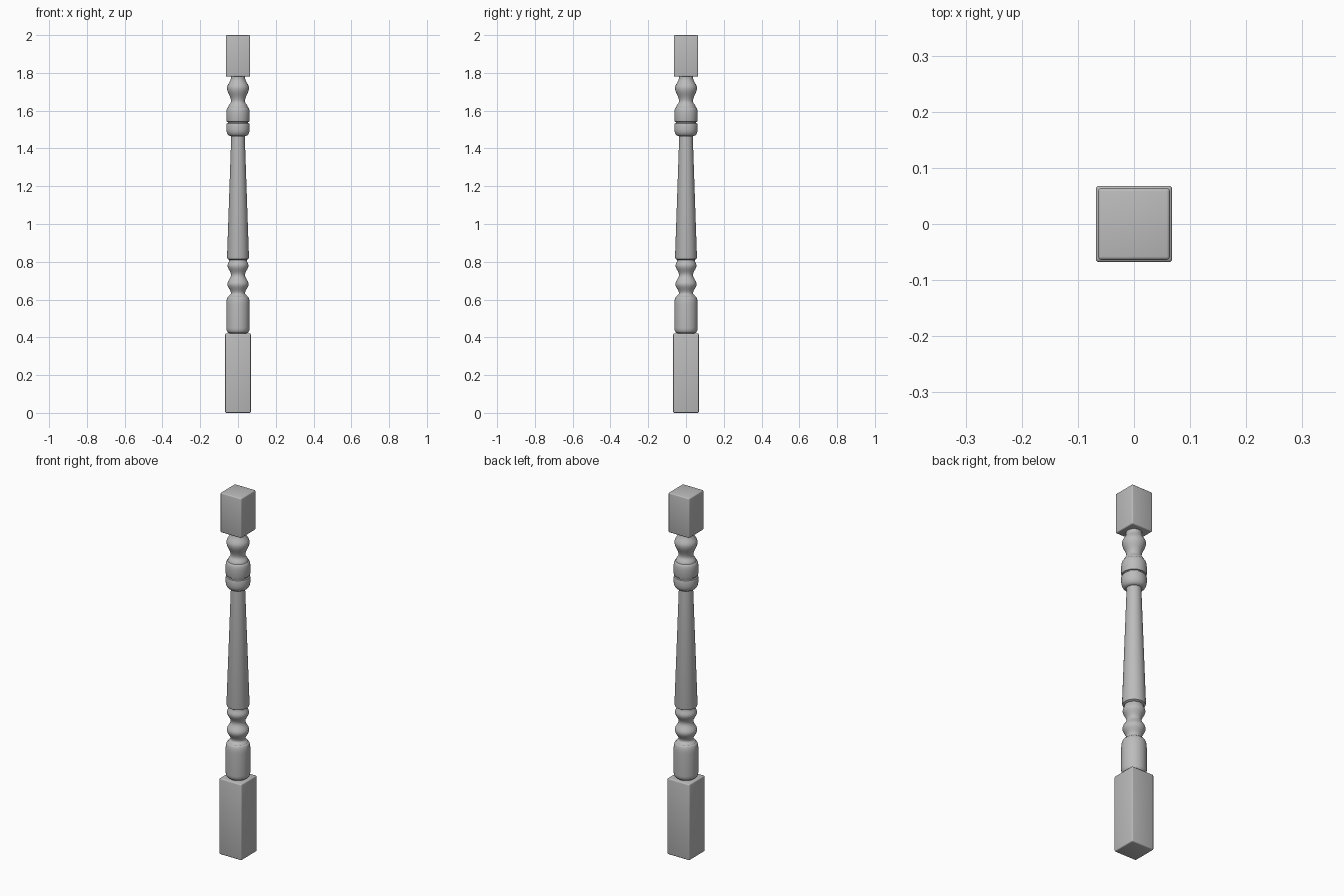
import bpy
import bmesh
import math

cube = bpy.data.objects.get("Cube")
if cube:
    bpy.data.objects.remove(cube, do_unlink=True)

grey = bpy.data.materials.new("plain grey")
grey.use_nodes = True
colour = (0.5, 0.5, 0.5, 1)
grey.diffuse_color = colour
grey.node_tree.nodes["Principled BSDF"].inputs["Base Color"].default_value = colour


def finish(bm, name):
    bmesh.ops.recalc_face_normals(bm, faces=bm.faces[:])
    mesh = bpy.data.meshes.new(name)
    bm.to_mesh(mesh)
    bm.free()
    mesh.materials.append(grey)
    obj = bpy.data.objects.new(name, mesh)
    bpy.context.collection.objects.link(obj)
    bpy.ops.object.select_all(action="DESELECT")
    obj.select_set(True)
    bpy.context.view_layer.objects.active = obj
    bpy.ops.object.shade_smooth_by_angle(angle=math.radians(35))
    return obj


def block(name, half, bottom, top):
    """Square block with softened edges."""
    bm = bmesh.new()
    bmesh.ops.create_cube(bm, size=1)
    for v in bm.verts:
        v.co.x *= 2 * half
        v.co.y *= 2 * half
        v.co.z = top if v.co.z > 0 else bottom
    bmesh.ops.bevel(bm, geom=bm.edges[:], offset=0.006, segments=3,
                    profile=0.5, affect="EDGES")
    return finish(bm, name)


def ease(start, end, steps=8):
    """S-curve between two (radius, height) points."""
    (r0, z0), (r1, z1) = start, end
    for i in range(steps + 1):
        t = i / steps
        s = (1 - math.cos(math.pi * t)) / 2
        yield r0 + (r1 - r0) * s, z0 + (z1 - z0) * t


def quarter(neck, full, steps=6):
    """Rounded shoulder from a neck out to the full radius."""
    (r0, z0), (r1, z1) = neck, full
    for i in range(steps + 1):
        a = math.pi / 2 * i / steps
        yield r0 + (r1 - r0) * math.sin(a), z1 + (z0 - z1) * math.cos(a)


def turning(name, profile, sides=48):
    """Lathe a profile around the vertical axis."""
    bm = bmesh.new()
    rings = [[bm.verts.new((r * math.cos(math.tau * i / sides),
                            r * math.sin(math.tau * i / sides), z))
              for i in range(sides)] for r, z in profile]
    for low, high in zip(rings, rings[1:]):
        for i in range(sides):
            j = (i + 1) % sides
            bm.faces.new((low[i], low[j], high[j], high[i]))
    bm.faces.new(rings[0])
    bm.faces.new(rings[-1])
    bmesh.ops.remove_doubles(bm, verts=bm.verts[:], dist=0.0001)
    return finish(bm, name)


# Square ends
block("base_block", 0.068, 0, 0.42)
block("top_block", 0.064, 1.78, 2)

# Lower vase and two beads
lower = [(0.046, 0.415), *quarter((0.046, 0.422), (0.062, 0.45)),
         *reversed(list(quarter((0.051, 0.615), (0.062, 0.575)))),
         *ease((0.051, 0.615), (0.037, 0.632), 4),
         *ease((0.037, 0.632), (0.056, 0.682)),
         *ease((0.056, 0.682), (0.037, 0.73)),
         *ease((0.037, 0.73), (0.055, 0.78)),
         *ease((0.055, 0.78), (0.046, 0.812), 5)]
turning("lower_turning", lower)

# Long tapered shaft
turning("tapered_shaft", [(0.046, 0.81), (0.056, 0.816), (0.058, 0.825),
                          (0.036, 1.46), (0.036, 1.475)])

# Collar rings, vase neck and upper bead
upper = [(0.036, 1.46), *quarter((0.038, 1.465), (0.062, 1.502)),
         (0.062, 1.525), (0.06, 1.532), (0.054, 1.534), (0.054, 1.54),
         (0.06, 1.542), (0.062, 1.548),
         *reversed(list(quarter((0.052, 1.618), (0.062, 1.588)))),
         *ease((0.052, 1.618), (0.037, 1.65), 5),
         *ease((0.037, 1.65), (0.058, 1.72)),
         *ease((0.058, 1.72), (0.038, 1.772)), (0.038, 1.785)]
turning("upper_turning", upper)
